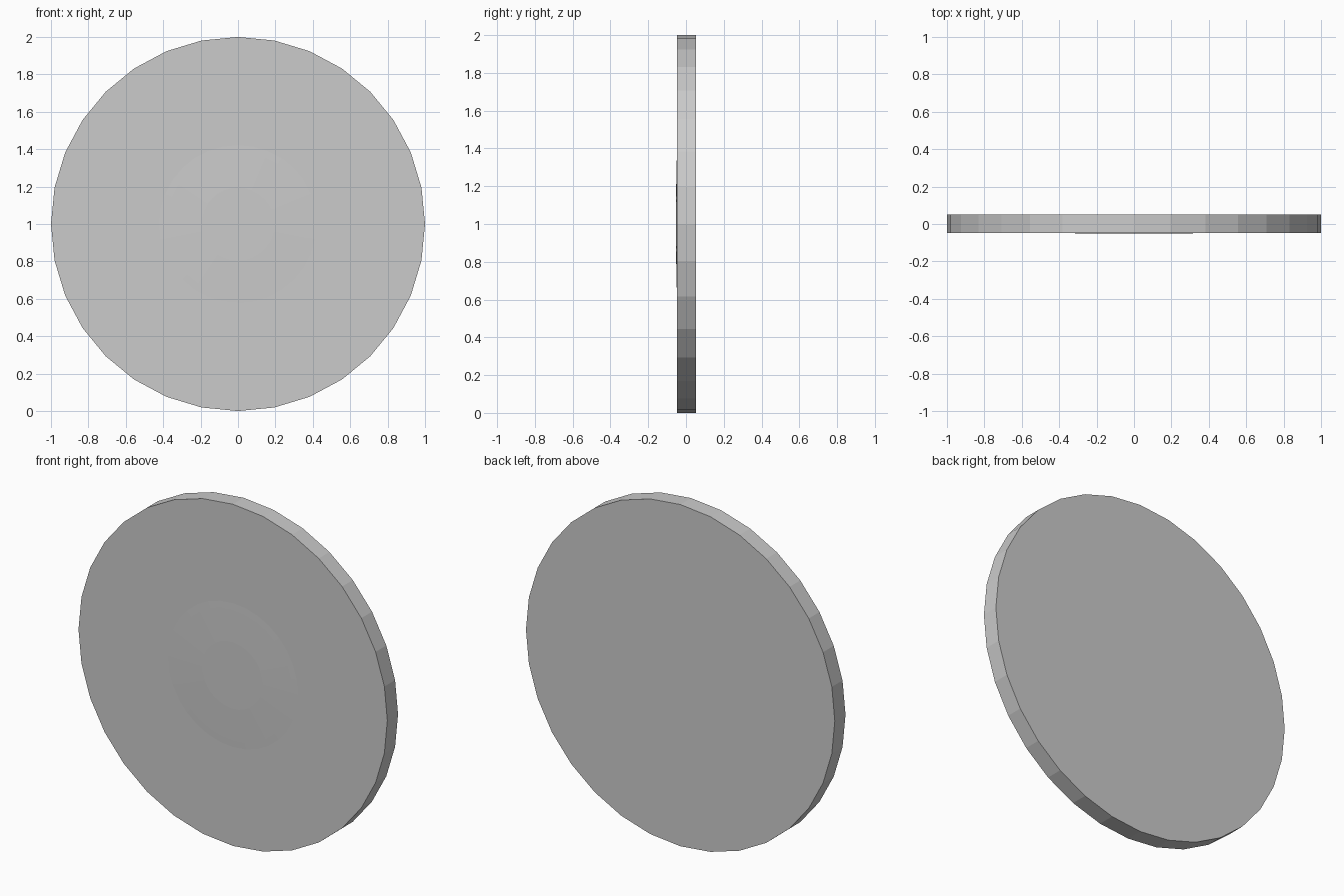
import bpy, bmesh
from math import sin, cos, tau

if "Cube" in bpy.data.objects:
    bpy.data.objects.remove(bpy.data.objects["Cube"])

SIDES = 32
CENTRE_Z = 1.0


def lathe(name, profile):
    """Revolve (radius, y) points around the y axis; open ends are closed by flat caps."""
    bm = bmesh.new()
    rings = [[bm.verts.new((r * sin(tau * i / SIDES), y, CENTRE_Z + r * cos(tau * i / SIDES)))
              for i in range(SIDES)] for r, y in profile]
    for a, b in zip(rings, rings[1:]):
        for i in range(SIDES):
            j = (i + 1) % SIDES
            bm.faces.new((a[i], a[j], b[j], b[i]))
    bm.faces.new(rings[0])
    bm.faces.new(rings[-1])
    bmesh.ops.recalc_face_normals(bm, faces=bm.faces)
    mesh = bpy.data.meshes.new(name)
    bm.to_mesh(mesh)
    bm.free()
    obj = bpy.data.objects.new(name, mesh)
    bpy.context.collection.objects.link(obj)
    return obj


# Flat round plate
lathe("disc", [(1.0, -0.047), (1.0, 0.052)])

# Very shallow faceted dome on the front, its base sunk into the plate
lathe("front_dome", [(0.195, -0.052), (0.383, -0.048), (0.556, -0.0435)])
